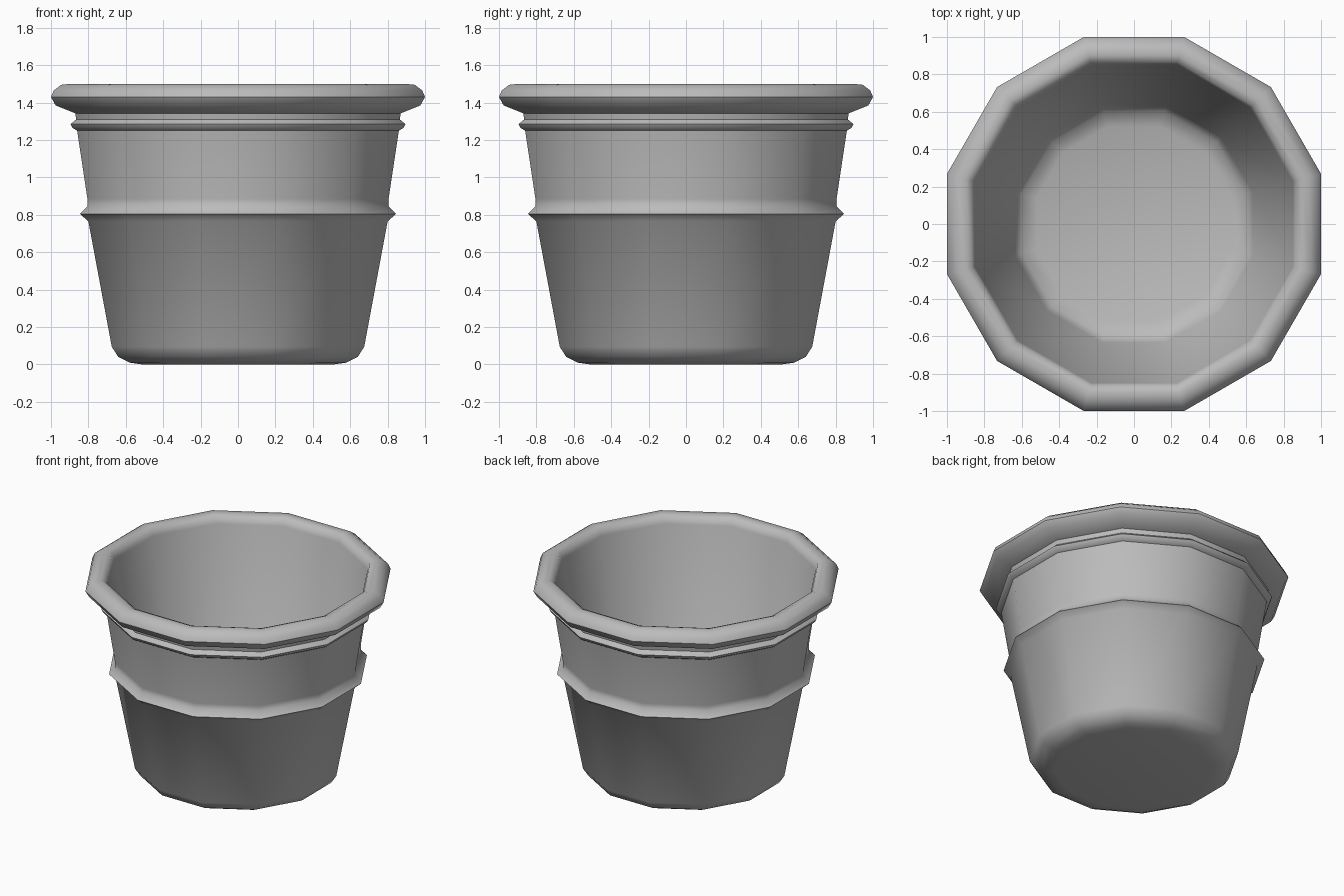
import bpy, bmesh, math

default = bpy.data.objects.get("Cube")
if default:
    bpy.data.objects.remove(default, do_unlink=True)

SIDES = 12
CORNER = 1 / math.cos(math.pi / SIDES)  # flat-side distance to corner radius

clay = bpy.data.materials.new("grey clay")
clay.use_nodes = True
GREY = (0.5, 0.5, 0.5, 1)
clay.diffuse_color = GREY
clay.node_tree.nodes["Principled BSDF"].inputs["Base Color"].default_value = GREY

# Profile sections as (flat-side distance, height)
base = [(0.51, 0), (0.58, 0.01), (0.64, 0.04), (0.675, 0.095)]
middle_band = [(0.80, 0.765), (0.845, 0.805), (0.805, 0.845), (0.805, 0.885)]
upper_band = [(0.86, 1.25), (0.885, 1.265), (0.895, 1.285), (0.865, 1.31)]
rim = [(0.87, 1.343), (0.975, 1.385), (1.0, 1.43), (0.985, 1.465),
       (0.945, 1.495), (0.90, 1.5), (0.865, 1.485), (0.85, 1.44)]
inside = [(0.635, 0.13), (0.60, 0.08), (0.52, 0.05)]


def lathe(name, profile):
    """Spin a profile into a faceted shell closed at both ends."""
    bm = bmesh.new()
    rings = []
    for dist, z in profile:
        r = dist * CORNER
        angles = [2 * math.pi * (i + 0.5) / SIDES for i in range(SIDES)]
        rings.append([bm.verts.new((r * math.cos(a), r * math.sin(a), z)) for a in angles])
    for low, high in zip(rings, rings[1:]):
        for i in range(SIDES):
            j = (i + 1) % SIDES
            bm.faces.new((low[i], low[j], high[j], high[i]))
    bm.faces.new(rings[0][::-1])
    bm.faces.new(rings[-1])
    mesh = bpy.data.meshes.new(name)
    bm.to_mesh(mesh)
    bm.free()
    mesh.materials.append(clay)
    obj = bpy.data.objects.new(name, mesh)
    bpy.context.collection.objects.link(obj)
    return obj


# Whole pot: outside wall with bands, rolled rim, inside wall and floor
pot = lathe("flower_pot", base + middle_band + upper_band + rim + inside)
bpy.context.view_layer.objects.active = pot
pot.select_set(True)
bpy.ops.object.shade_smooth_by_angle(angle=math.radians(50))
